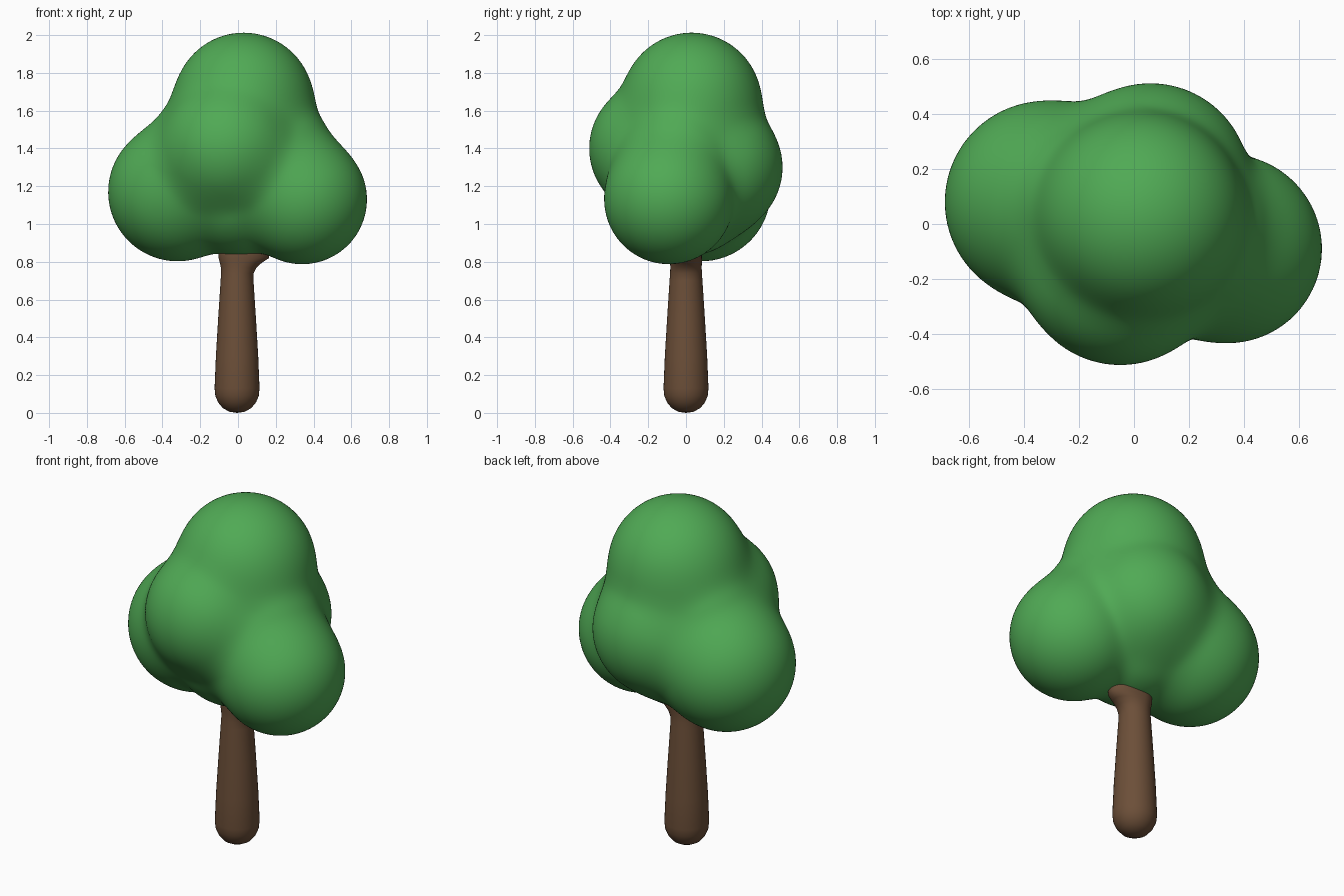
import bpy, bmesh, math
from mathutils import Vector

if "Cube" in bpy.data.objects:
    bpy.data.objects.remove(bpy.data.objects["Cube"])


def material(name, color):
    mat = bpy.data.materials.new(name)
    mat.diffuse_color = (*color, 1)
    mat.use_nodes = True
    mat.node_tree.nodes["Principled BSDF"].inputs["Base Color"].default_value = mat.diffuse_color
    return mat


def add_object(name, bm, mat):
    bmesh.ops.recalc_face_normals(bm, faces=bm.faces[:])
    for f in bm.faces:
        f.smooth = True
    mesh = bpy.data.meshes.new(name)
    bm.to_mesh(mesh)
    bm.free()
    mesh.materials.append(mat)
    obj = bpy.data.objects.new(name, mesh)
    bpy.context.collection.objects.link(obj)
    return obj


leaf = material("leaf_green", (0.08, 0.40, 0.09))
bark = material("bark_brown", (0.15, 0.078, 0.04))

# Canopy lobes: centre and radius
LOBES = {
    "core": (Vector((0.0, 0.0, 1.2)), 0.37),
    "top": (Vector((0.03, 0.03, 1.642)), 0.357),
    "left": (Vector((-0.32, 0.08, 1.17)), 0.358),
    "right": (Vector((0.34, -0.09, 1.13)), 0.335),
    "front": (Vector((-0.05, -0.15, 1.4)), 0.348),
    "back": (Vector((0.06, 0.15, 1.3)), 0.348),
}
# Bridges: thick rounded links that fill the gaps between lobes
BRIDGES = [("top", "left", 0.32), ("top", "right", 0.31),
           ("top", "front", 0.33), ("top", "back", 0.33),
           ("front", "left", 0.325), ("back", "left", 0.32),
           ("front", "right", 0.29)]
BLEND = 0.07

# Every piece is a capsule: start, axis, radius (a lobe has a zero axis)
PIECES = [(c, Vector((0, 0, 0)), r) for c, r in LOBES.values()]
PIECES += [(LOBES[a][0], LOBES[b][0] - LOBES[a][0], r) for a, b, r in BRIDGES]
PIECES = [(s, axis, max(axis.length_squared, 1e-9), r) for s, axis, r in PIECES]


def canopy_distance(p):
    d = 10.0
    for start, axis, len2, radius in PIECES:
        q = p - start
        t = min(max(q.dot(axis) / len2, 0.0), 1.0)
        e = (q - axis * t).length - radius
        h = max(BLEND - abs(d - e), 0.0)
        d = min(d, e) - h * h / (4 * BLEND)
    return d


# Canopy: push every vertex of a ball out to the blended surface
middle = Vector((0, 0, 1.3))
bm = bmesh.new()
bmesh.ops.create_icosphere(bm, subdivisions=6, radius=1)
for v in bm.verts:
    direction = v.co.normalized()
    near, far = 0.2, 1.0
    for _ in range(12):
        mid = (near + far) / 2
        if canopy_distance(middle + direction * mid) < 0:
            near = mid
        else:
            far = mid
    v.co = middle + direction * near
bmesh.ops.smooth_vert(bm, verts=bm.verts[:], factor=0.5,
                      use_axis_x=True, use_axis_y=True, use_axis_z=True)
add_object("canopy", bm, leaf)

# Trunk: tapered, with a rounded foot
profile = [(0, 0), (0.04, 0.006), (0.075, 0.025), (0.1, 0.055), (0.115, 0.09),
           (0.119, 0.13), (0.112, 0.3), (0.1, 0.5), (0.087, 0.7), (0.084, 0.74),
           (0.083, 0.77), (0.084, 0.795), (0.085, 0.82), (0.085, 0.9), (0, 1.0)]
bm = bmesh.new()
verts = [bm.verts.new((r, 0, z)) for r, z in profile]
edges = [bm.edges.new(pair) for pair in zip(verts, verts[1:])]
bmesh.ops.spin(bm, geom=verts + edges, cent=(0, 0, 0), axis=(0, 0, 1),
               angle=2 * math.pi, steps=40)
bmesh.ops.remove_doubles(bm, verts=bm.verts[:], dist=0.0005)
# Trunk top flares out under the canopy, mostly to the right
for v in bm.verts:
    t = min(max((v.co.z - 0.72) / 0.1, 0.0), 1.0) ** 2
    v.co.x *= 1 + (t if v.co.x > 0 else 0.15 * t)
    v.co.x -= 0.005
add_object("trunk", bm, bark)
